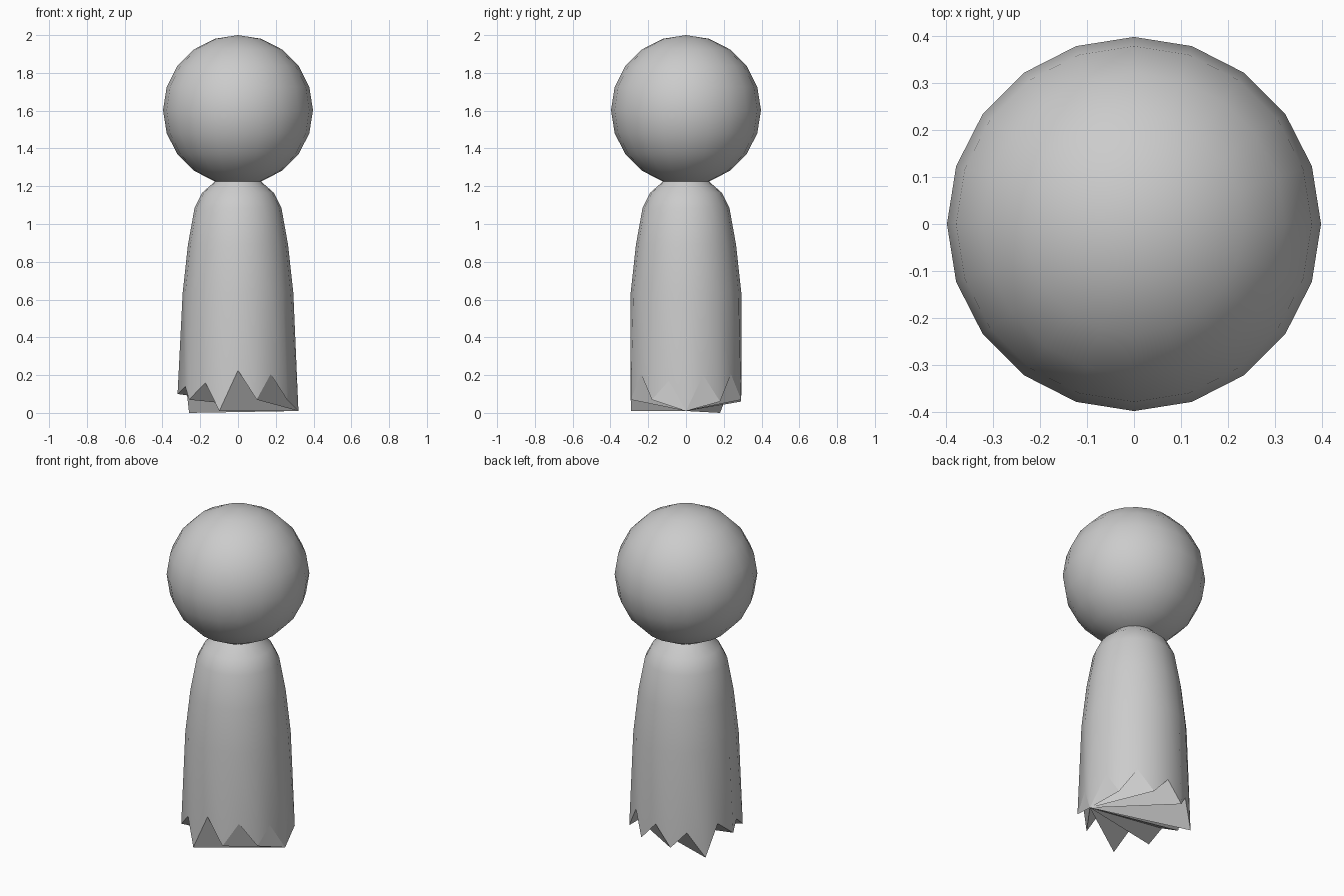
import bpy, bmesh, math

if "Cube" in bpy.data.objects:
    bpy.data.objects.remove(bpy.data.objects["Cube"])

SIDES = 20

grey = bpy.data.materials.new("plain grey")
grey.diffuse_color = (0.6, 0.6, 0.6, 1)
grey.use_nodes = True
grey.node_tree.nodes["Principled BSDF"].inputs["Base Color"].default_value = grey.diffuse_color


def finish(name, bm):
    mesh = bpy.data.meshes.new(name)
    bm.to_mesh(mesh)
    bm.free()
    mesh.materials.append(grey)
    obj = bpy.data.objects.new(name, mesh)
    bpy.context.collection.objects.link(obj)
    return obj


def ring(bm, spots):
    """One loop of vertices; each spot is (radius_x, radius_y, z), starting at the front."""
    out = []
    for i, (rx, ry, z) in enumerate(spots):
        a = 2 * math.pi * i / SIDES
        out.append(bm.verts.new((rx * math.sin(a), -ry * math.cos(a), z)))
    return out


def bridge(bm, upper, lower):
    for i in range(SIDES):
        j = (i + 1) % SIDES
        bm.faces.new((upper[i], lower[i], lower[j], upper[j])).smooth = True


# Round head
bm = bmesh.new()
bmesh.ops.create_uvsphere(bm, u_segments=SIDES, v_segments=10, radius=0.397)
bmesh.ops.translate(bm, verts=bm.verts, vec=(0, 0, 1.603))
for f in bm.faces:
    f.smooth = True
finish("head", bm)

# Draped body: neck, shoulders and sides
bm = bmesh.new()
profile = [(0.122, 1.228), (0.13, 1.218), (0.19, 1.165), (0.23, 1.085),
           (0.265, 0.89), (0.293, 0.635)]
rings = [ring(bm, [(r, r, z)] * SIDES) for r, z in profile]

# Ragged hem: notches alternate with hanging points
notches = [0.225, 0.205, 0.17, 0.20, 0.205, 0.18, 0.15, 0.18, 0.14, 0.16]
points = [0.07, 0.07, 0.01, 0.06, 0.07, 0.06, 0.0, 0.10, 0.07, 0.01]
hem = []
for notch, point in zip(notches, points):
    hem += [(0.294, 0.294, notch), (0.32, 0.307, point)]
rings.append(ring(bm, hem))
for upper, lower in zip(rings, rings[1:]):
    bridge(bm, upper, lower)

# Underside fanned from the point on the right
bottom = rings[-1]
hub = 5
for k in range(1, SIDES - 1):
    a, b = bottom[(hub + k) % SIDES], bottom[(hub + k + 1) % SIDES]
    bm.faces.new((bottom[hub], b, a))
for v in bottom:
    for e in v.link_edges:
        if e.other_vert(v) in bottom:
            e.smooth = False
finish("body", bm)
